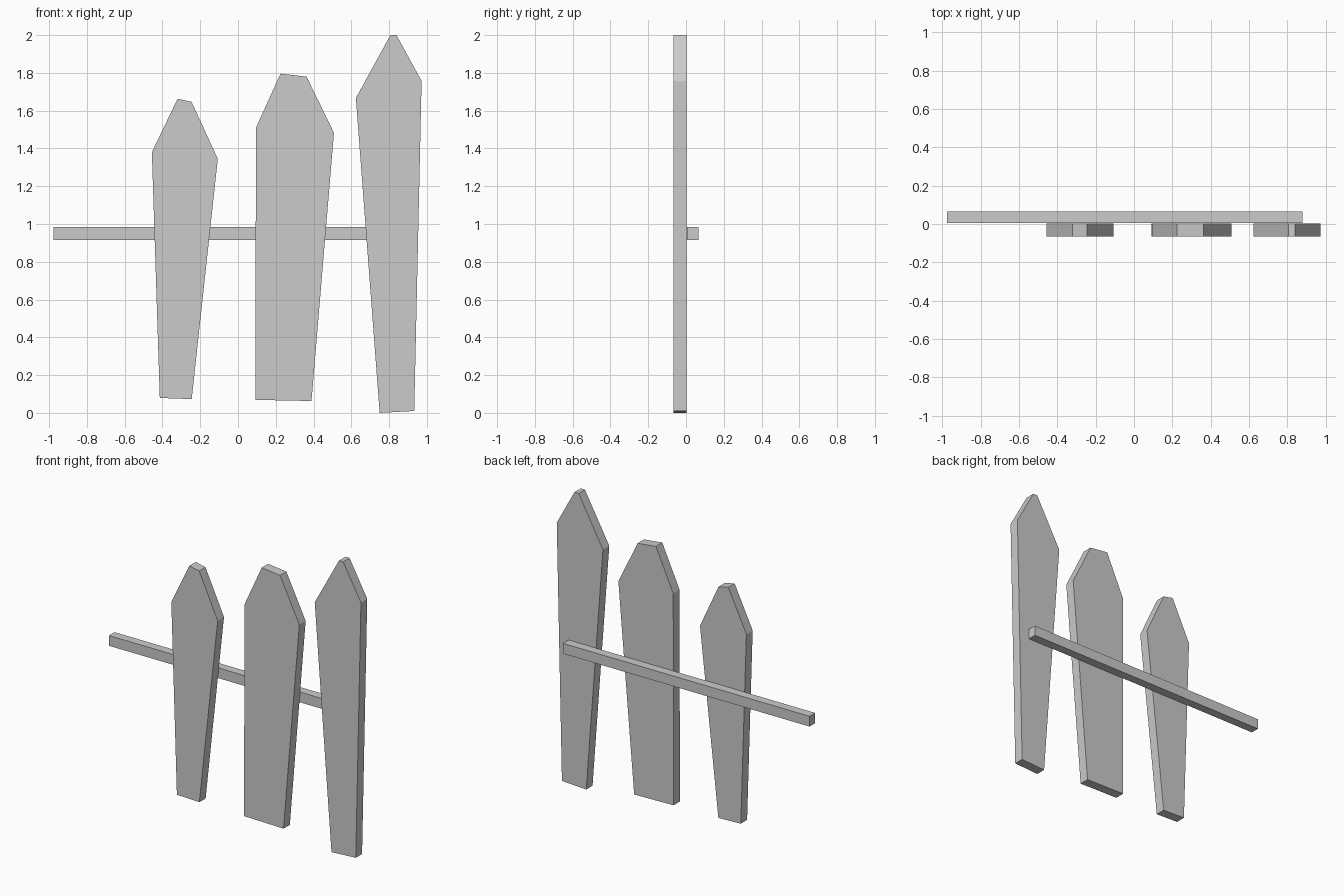
import bpy, bmesh

if "Cube" in bpy.data.objects:
    bpy.data.objects.remove(bpy.data.objects["Cube"])


def board(name, profile, y0, y1):
    """Extrude a front (x, z) outline from y0 to y1."""
    bm = bmesh.new()
    face = bm.faces.new([bm.verts.new((x, y0, z)) for x, z in profile])
    ext = bmesh.ops.extrude_face_region(bm, geom=[face])
    moved = [v for v in ext["geom"] if isinstance(v, bmesh.types.BMVert)]
    bmesh.ops.translate(bm, verts=moved, vec=(0, y1 - y0, 0))
    bmesh.ops.recalc_face_normals(bm, faces=bm.faces)
    mesh = bpy.data.meshes.new(name)
    bm.to_mesh(mesh)
    bm.free()
    obj = bpy.data.objects.new(name, mesh)
    bpy.context.collection.objects.link(obj)
    return obj


# Crooked pickets: foot, right shoulder, clipped tip, left shoulder
pickets = {
    "picket_short": [(-.414, .079), (-.245, .073), (-.107, 1.345),
                     (-.246, 1.647), (-.32, 1.663), (-.456, 1.38)],
    "picket_wide": [(.092, .069), (.389, .063), (.508, 1.483),
                    (.363, 1.78), (.225, 1.796), (.095, 1.51)],
    "picket_tall": [(.75, 0), (.933, .01), (.972, 1.757),
                    (.839, 2), (.807, 2), (.624, 1.667)],
}
for name, profile in pickets.items():
    board(name, profile, -.066, .002)

# Horizontal rail behind the pickets
board("rail", [(-.976, .915), (.88, .915), (.88, .985), (-.976, .985)], .006, .066)
